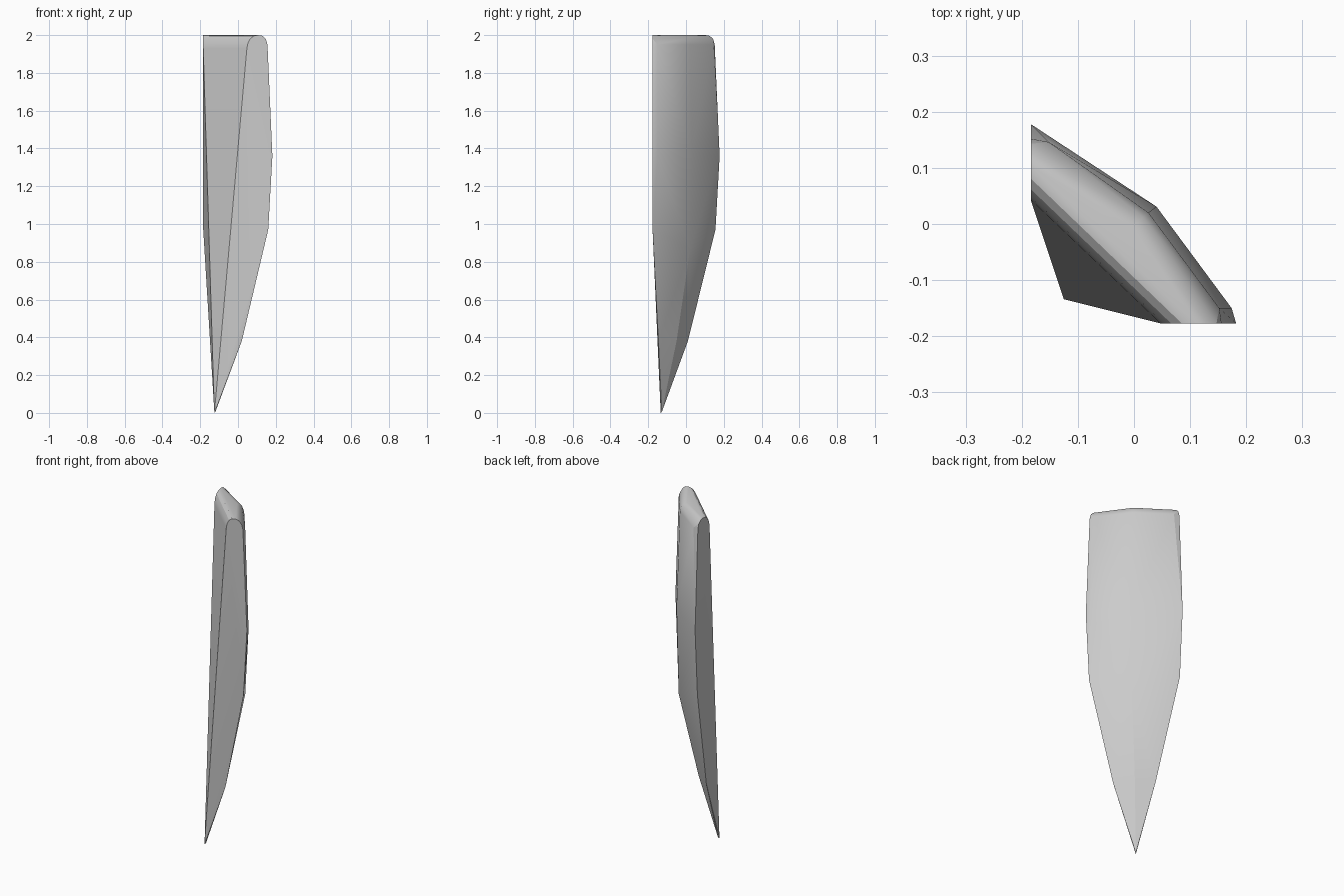
import bpy, bmesh, math

cube = bpy.data.objects.get("Cube")
if cube:
    bpy.data.objects.remove(cube, do_unlink=True)

FRONT, SIDE = -0.177, -0.184   # the two flat cut planes of the shard

# Outline of one cut end: (distance along the plane, height)
arch = [(0.047, 1.93), (0.053, 1.96), (0.066, 1.982), (0.085, 1.996), (0.108, 2.0),
        (0.13, 1.996), (0.147, 1.98), (0.156, 1.95)]
edge = [(0.182, 1.36), (0.16, 0.97)]
points = []
for u, z in arch + edge:
    points += [(u, FRONT, z), (SIDE, u - 0.004, z)]

# Outer ridge, from the rounded top down to the tip
points += [(0.0, -0.008, 2.0), (0.016, 0.012, 1.985), (0.026, 0.02, 1.95),
           (0.04, 0.031, 1.38), (0.032, 0.022, 0.87), (-0.048, -0.05, 0.38)]

# Chamfered outer corners and lower taper
points += [(0.174, -0.15, 1.36), (-0.148, 0.153, 1.36),
           (0.152, -0.15, 1.95), (-0.152, 0.146, 1.95),
           (0.02, -0.146, 0.38), (-0.14, 0.01, 0.38),
           (-0.125, -0.134, 0.0), (-0.12, -0.128, 0.005)]

bm = bmesh.new()
for p in points:
    bm.verts.new(p)
result = bmesh.ops.convex_hull(bm, input=bm.verts[:])
spare = {v for v in result["geom_interior"] + result["geom_unused"]
         if isinstance(v, bmesh.types.BMVert)}
bmesh.ops.delete(bm, geom=list(spare), context="VERTS")
bmesh.ops.dissolve_limit(bm, angle_limit=math.radians(0.5), verts=bm.verts[:], edges=bm.edges[:])
bmesh.ops.recalc_face_normals(bm, faces=bm.faces[:])
mesh = bpy.data.meshes.new("shard")
bm.to_mesh(mesh)
bm.free()

# Plain grey stone
grey = bpy.data.materials.new("grey_stone")
grey.use_nodes = True
colour = (0.6, 0.6, 0.6, 1.0)
grey.diffuse_color = colour
grey.node_tree.nodes["Principled BSDF"].inputs["Base Color"].default_value = colour
mesh.materials.append(grey)

shard = bpy.data.objects.new("shard", mesh)
bpy.context.collection.objects.link(shard)
bpy.context.view_layer.objects.active = shard
shard.select_set(True)
bpy.ops.object.shade_smooth_by_angle(angle=math.radians(20))
